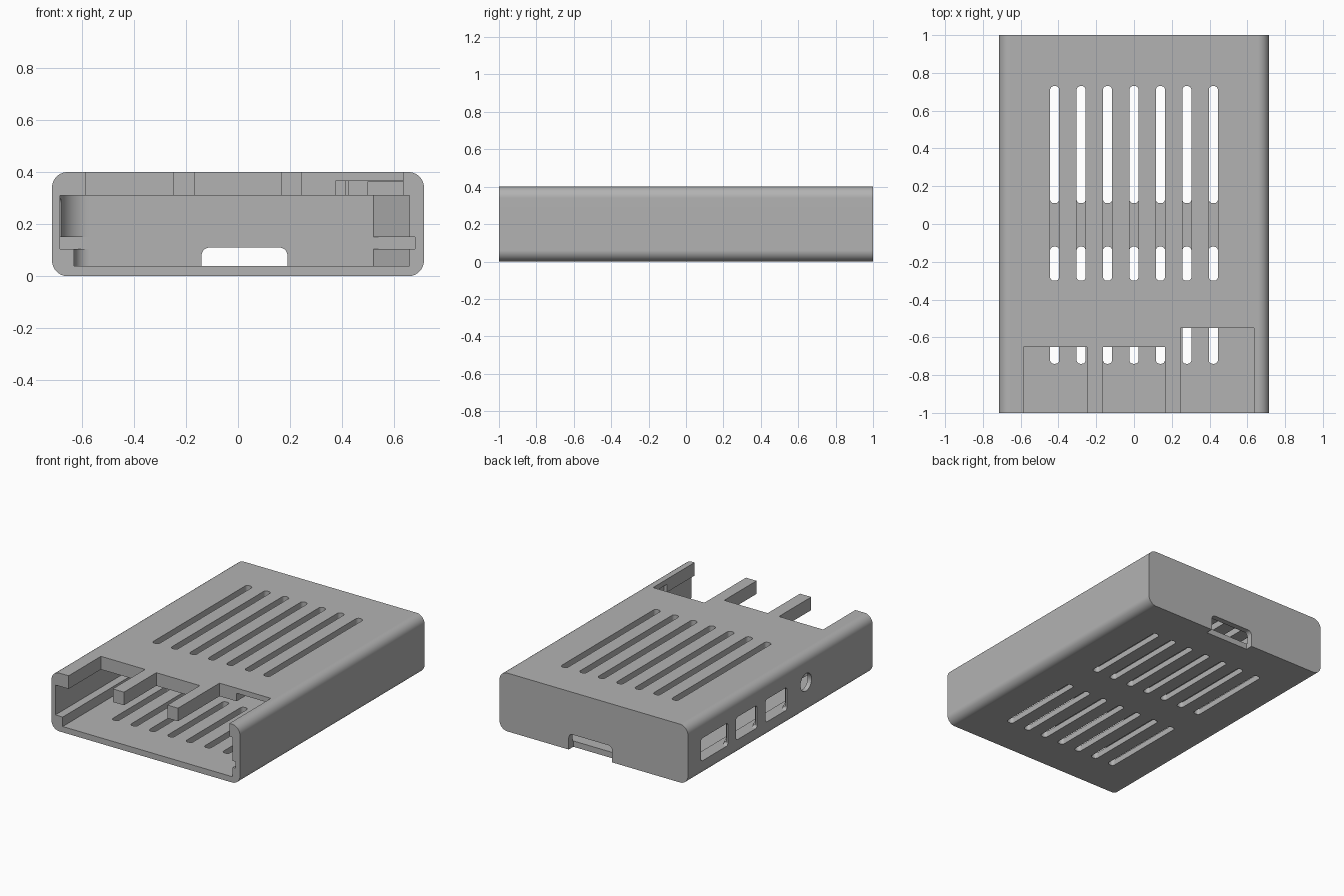
import bpy, bmesh, math
from mathutils import Vector

if "Cube" in bpy.data.objects:
    bpy.data.objects.remove(bpy.data.objects["Cube"])

grey = bpy.data.materials.new("matte grey plastic")
grey.use_nodes = True
grey.diffuse_color = (0.45, 0.45, 0.45, 1)
grey.node_tree.nodes["Principled BSDF"].inputs["Base Color"].default_value = grey.diffuse_color


def rounded(u0, u1, v0, v1, r, steps=6):
    """Outline of a rectangle with rounded corners."""
    pts = []
    corners = [(u1 - r, v1 - r), (u0 + r, v1 - r), (u0 + r, v0 + r), (u1 - r, v0 + r)]
    for q, (cu, cv) in enumerate(corners):
        for i in range(steps + 1):
            a = math.pi / 2 * (q + i / steps)
            pts.append((cu + r * math.cos(a), cv + r * math.sin(a)))
    return pts


def prism(bm, outline, axis, lo, hi):
    """Extrude an outline along x, y or z between two positions."""
    place = {"x": lambda u, v, w: (w, u, v),
             "y": lambda u, v, w: (u, w, v),
             "z": lambda u, v, w: (u, v, w)}[axis]
    face = bm.faces.new([bm.verts.new(place(u, v, lo)) for u, v in outline])
    ext = bmesh.ops.extrude_face_region(bm, geom=[face])["geom"]
    shift = Vector(place(0, 0, hi - lo))
    bmesh.ops.translate(bm, vec=shift, verts=[g for g in ext if isinstance(g, bmesh.types.BMVert)])
    bmesh.ops.recalc_face_normals(bm, faces=bm.faces)


def box(x0, x1, y0, y1):
    return [(x0, y0), (x1, y0), (x1, y1), (x0, y1)]


def solid(name, parts):
    bm = bmesh.new()
    for part in parts:
        prism(bm, *part)
    mesh = bpy.data.meshes.new(name)
    bm.to_mesh(mesh)
    bm.free()
    obj = bpy.data.objects.new(name, mesh)
    bpy.context.collection.objects.link(obj)
    return obj


def cut(target, name, parts):
    cutter = solid(name, parts)
    cutter.hide_render = True
    mod = target.modifiers.new(name, "BOOLEAN")
    mod.operation, mod.solver, mod.object = "DIFFERENCE", "EXACT", cutter
    bpy.context.view_layer.objects.active = target
    bpy.ops.object.modifier_apply(modifier=name)
    bpy.data.objects.remove(cutter)


# Outer shell
case = solid("case_shell", [(rounded(-.715, .715, 0, .4, .06, 12), "y", -1, 1)])


# Cavity plan: round back corner on one side, chamfered on the other
def cavity(x0, x1, back, r, chamfer):
    arc = [(x0 + r - r * math.sin(t), back - r + r * math.cos(t))
           for t in (math.pi / 2 * i / 10 for i in range(11))]
    return arc + [(x0, -1.1), (x1, -1.1), (x1, back - chamfer), (x1 - chamfer, back)]


cut(case, "lower_cavity", [(cavity(-.63, .66, .96, .06, .14), "z", .04, .11)])
cut(case, "upper_cavity", [(cavity(-.685, .66, .96, .115, .14), "z", .145, .31)])
cut(case, "board_slot", [(box(-.685, .68, -1.1, .962), "z", .105, .15)])
cut(case, "wide_header_pocket", [(box(.375, .658, -.7, -.3), "z", .3, .365)])
cut(case, "long_header_pocket", [(box(.5, .656, -.5, .8), "z", .3, .364)])

# Connector bays at the open front
cut(case, "front_bays", [
    (box(-.585, -.25, -1.1, -.65), "z", .2, .5),
    (box(-.165, .165, -1.1, -.65), "z", .2, .5),
    (box(.245, .635, -1.1, -.55), "z", .2, .5)])

# Ventilation slots
centres = [.14 * i for i in range(-3, 4)]
cut(case, "top_vents", [
    (rounded(x - .024, x + .024, -.3, .73, .02), "z", .25, .5) for x in centres])
cut(case, "floor_vents", [
    (rounded(x - .024, x + .024, y, y + .62, .02), "z", -.1, .08)
    for x in centres for y in (-.74, .11)])

# Card notch through the back wall and the floor edge
cut(case, "card_notch", [(rounded(-.14, .19, -.1, .11, .03), "y", .95, 1.1)])

# Side ports: shallow bays inside, openings through the wall
ports = [(.565, .86), (.25, .48), (-.075, .16)]
cut(case, "port_bays", [
    (rounded(a - .02, b + .02, .125, .3, .02), "x", -.702, -.65) for a, b in ports])
cut(case, "port_openings", [
    (rounded(a, b, .105, .26, .02), "x", -.8, -.6) for a, b in ports]
    + [(rounded(-.34, -.22, .155, .275, .06, 8), "x", -.8, -.6)])

# Finish
case.data.materials.clear()
case.data.materials.append(grey)
for poly in case.data.polygons:
    poly.material_index = 0
bpy.ops.object.select_all(action="DESELECT")
case.select_set(True)
bpy.context.view_layer.objects.active = case
bpy.ops.object.shade_smooth_by_angle(angle=math.radians(30))
weighted = case.modifiers.new("even_shading", "WEIGHTED_NORMAL")
weighted.keep_sharp = True
